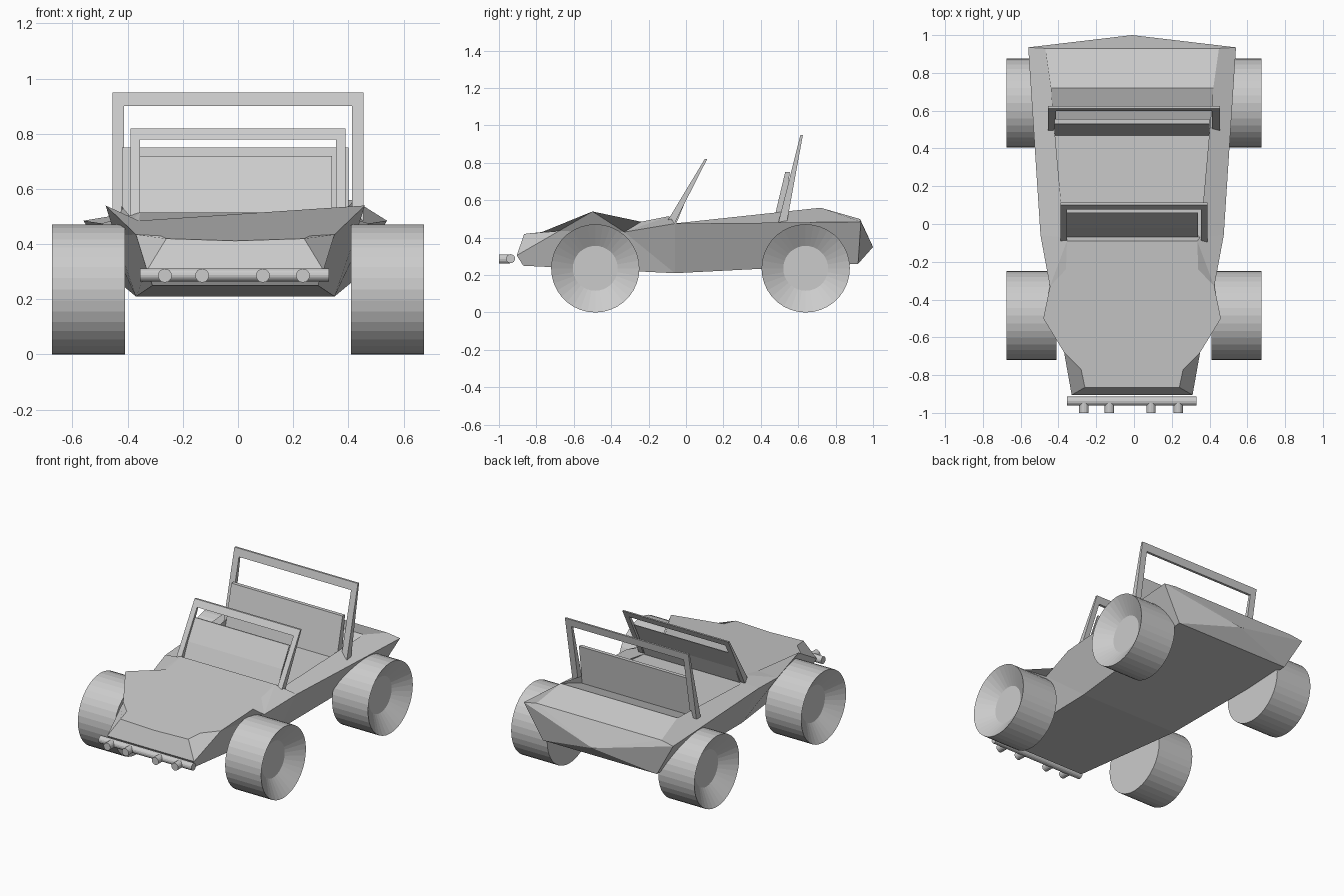
import bpy, bmesh, math

if "Cube" in bpy.data.objects:
    bpy.data.objects.remove(bpy.data.objects["Cube"])

grey = bpy.data.materials.new("light_grey")
grey.diffuse_color = (0.6, 0.6, 0.6, 1)
grey.use_nodes = True
grey.node_tree.nodes["Principled BSDF"].inputs["Base Color"].default_value = grey.diffuse_color
CX = -0.01  # centre line of the body


def make(name, verts, faces):
    bm = bmesh.new()
    vs = [bm.verts.new(v) for v in verts]
    for f in faces:
        bm.faces.new([vs[i] for i in f])
    bmesh.ops.recalc_face_normals(bm, faces=bm.faces)
    me = bpy.data.meshes.new(name)
    bm.to_mesh(me)
    bm.free()
    me.materials.append(grey)
    ob = bpy.data.objects.new(name, me)
    bpy.context.collection.objects.link(ob)
    return ob


def lathe_x(name, profile, loc, n=36):
    """Revolve (x, radius) points around the x axis, closing both ends."""
    verts, faces = [], []
    for x, r in profile:
        for k in range(n):
            a = 2 * math.pi * k / n
            verts.append((x, r * math.cos(a), r * math.sin(a)))
    for i in range(len(profile) - 1):
        for k in range(n):
            j = (k + 1) % n
            faces.append((i * n + k, i * n + j, (i + 1) * n + j, (i + 1) * n + k))
    faces += [tuple(range(n)), tuple(range((len(profile) - 1) * n, len(profile) * n))]
    ob = make(name, verts, faces)
    ob.location = loc
    return ob


# Body shell: right-hand corner points, mirrored across the centre line
pts = {
    "tail_hi": (.46, .93, .50), "tail_out": (.55, .935, .485), "tail_lo": (.42, .92, .26),
    "deck": (.43, .72, .56), "floor_r": (.415, .52, .49), "floor_f": (.36, -.07, .475),
    "sill": (.485, -.06, .475), "belly": (.36, -.06, .21), "notch": (.435, -.33, .43),
    "cowl_s": (.35, -.24, .485), "cowl": (.345, -.09, .515), "fender": (.47, -.50, .54),
    "fender_f": (.36, -.68, .435), "hood_s": (.27, -.77, .43), "hood_f": (.25, -.865, .42),
    "nose": (.32, -.905, .305), "nose_lo": (.30, -.87, .25),
}
centre = {"tip": (0, 1.0, .35), "c0": (0, -.09, .515), "c2": (0, -.865, .412)}
half_faces = [
    "tip tail_hi tail_out", "tip tail_out tail_lo", "sill tail_out tail_hi deck floor_f",
    "floor_f deck floor_r", "sill tail_out tail_lo belly",
    "sill belly notch", "notch belly nose_lo nose fender_f", "fender notch fender_f",
    "cowl cowl_s notch", "cowl notch sill floor_f", "hood_f hood_s fender_f nose",
]
# Panels spanning the full width: (edge, edge) strips
strips = [("tail_hi", "deck"), ("deck", "floor_r"), ("floor_r", "floor_f"),
          ("nose", "nose_lo"), ("nose_lo", "belly"), ("belly", "tail_lo")]
index, verts = {}, []
for k, p in centre.items():
    index[k, 1] = index[k, -1] = len(verts)
    verts.append((CX, p[1], p[2]))
for k, p in pts.items():
    for s in (1, -1):
        index[k, s] = len(verts)
        verts.append((CX + s * p[0], p[1], p[2]))
faces = [[index[k, s] for k in f.split()] for f in half_faces for s in (1, -1)]
faces += [[index[a, 1], index[a, -1], index[b, -1], index[b, 1]] for a, b in strips]
faces += [[index["tip", 1], index[k, 1], index[k, -1]] for k in ("tail_hi", "tail_lo")]
faces += [[index["c0", 1], index["cowl", 1], index["floor_f", 1], index["floor_f", -1], index["cowl", -1]],
          [index["c2", 1], index["hood_f", 1], index["nose", 1], index["nose", -1], index["hood_f", -1]]]
# Hood as one broad panel
rim = "cowl cowl_s notch fender fender_f hood_s hood_f".split()
faces.append([index["c0", 1]] + [index[k, 1] for k in rim] + [index["c2", 1]]
             + [index[k, -1] for k in reversed(rim)])
make("body", verts, faces)


def leaning(name, outline, z0, z1, front, back, quads):
    """Extrude an (x, z) outline between two leaning planes, each (y at z0, y at z1)."""
    n = len(outline)
    vs = []
    for lo, hi in (front, back):
        vs += [(x, lo + (hi - lo) * (z - z0) / (z1 - z0), z) for x, z in outline]
    fs = [(i, (i + 1) % n, (i + 1) % n + n, i + n) for i in range(n)]
    for q in quads:
        fs += [q, tuple(i + n for i in q)]
    return make(name, vs, fs)


def hoop(name, w, bar, top_bar, z0, z1, front, back):
    i, t = w - bar, z1 - top_bar
    outline = [(-w, z0), (-w, z1), (w, z1), (w, z0), (i, z0), (i, t), (-i, t), (-i, z0)]
    leaning(name, outline, z0, z1, front, back, [(0, 1, 6, 7), (1, 2, 5, 6), (2, 3, 4, 5)])


def slab(name, xa, xb, z0, z1, front, back):
    leaning(name, [(xa, z0), (xa, z1), (xb, z1), (xb, z0)], z0, z1, front, back, [(0, 1, 2, 3)])


# Windscreen frame, roll bar and seat back
hoop("windscreen_frame", .39, .035, .04, .48, .82, (-.105, .10), (-.06, .113))
slab("windscreen_lower_panel", -.36, .34, .48, .59, (-.07, -.02), (-.05, -.005))
slab("windscreen_upper_panel", -.36, .34, .59, .72, (-.02, .055), (-.005, .062))
hoop("roll_bar", .455, .042, .05, .485, .95, (.495, .612), (.54, .625))
slab("seat_back", -.42, .40, .475, .75, (.465, .53), (.52, .555))

# Wheels with dished outer faces
for label, y in (("front", -.485), ("rear", .64)):
    for side, s in (("right", 1), ("left", -1)):
        lathe_x(f"{label}_{side}_wheel",
                [(s * .41, .236), (s * .675, .236), (s * .60, .12)], (0, y, .236))

# Bumper tube and lamps
lathe_x("bumper", [(-.355, .024), (.33, .024)], (0, -.938, .288), 16)
for i, x in enumerate((-.265, -.13, .09, .235)):
    lamp = lathe_x(f"lamp_{i + 1}", [(-.03, .025), (.03, .025)], (x, -.97, .286), 16)
    lamp.rotation_euler = (0, 0, math.pi / 2)
